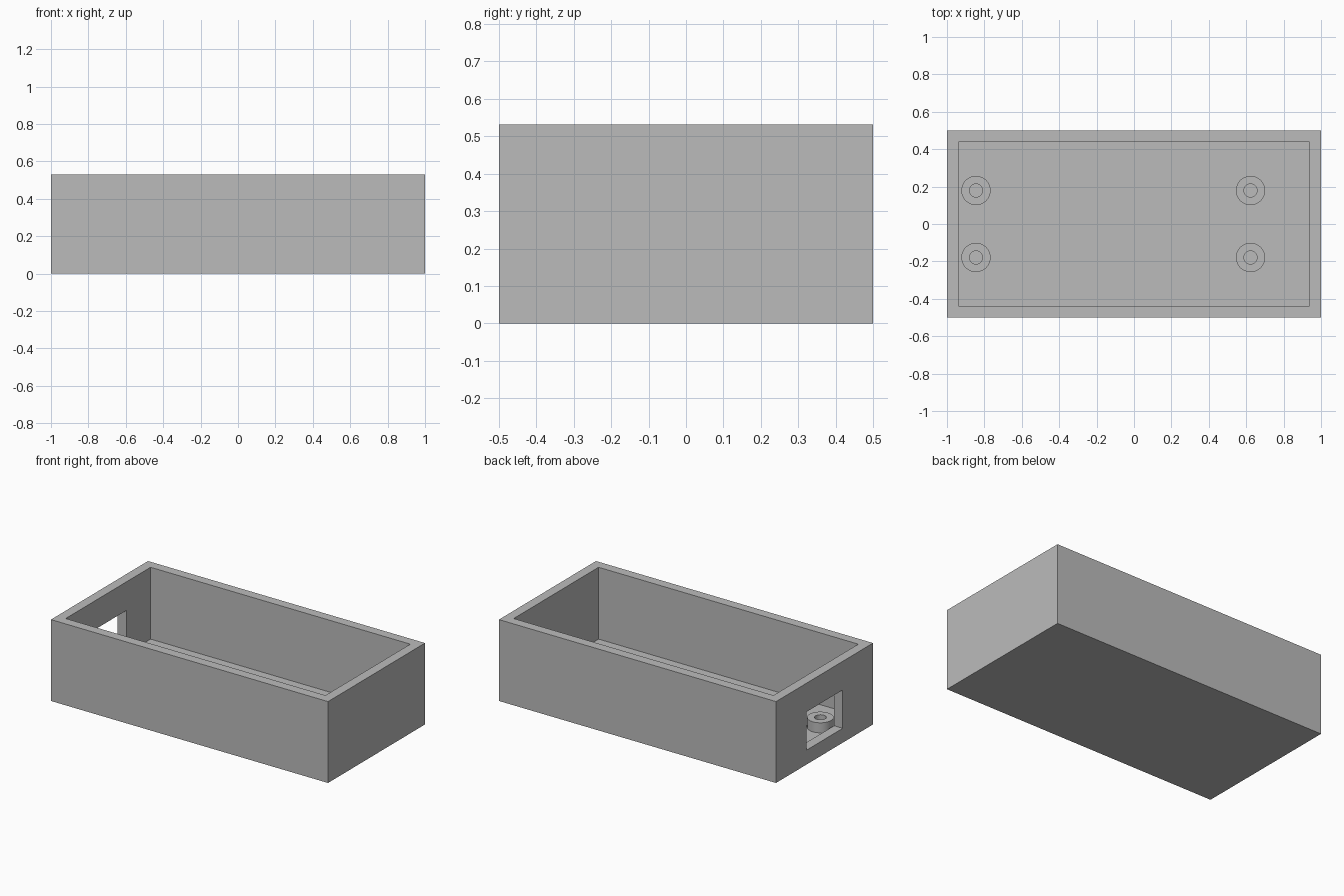
import bpy, bmesh
from mathutils import Matrix, Vector

cube = bpy.data.objects.get("Cube")
if cube:
    bpy.data.objects.remove(cube, do_unlink=True)

LENGTH, WIDTH, HEIGHT = 2.0, 1.0, 0.531
WALL = 0.0625          # wall and floor thickness

grey = bpy.data.materials.new("plain grey")
grey.use_nodes = True
colour = (0.5, 0.5, 0.5, 1)
grey.diffuse_color = colour
grey.node_tree.nodes["Principled BSDF"].inputs["Base Color"].default_value = colour


def add_object(name, bm):
    mesh = bpy.data.meshes.new(name)
    bm.to_mesh(mesh)
    bm.free()
    mesh.materials.append(grey)
    obj = bpy.data.objects.new(name, mesh)
    bpy.context.collection.objects.link(obj)
    return obj


def add_box(name, low, high):
    low, high = Vector(low), Vector(high)
    bm = bmesh.new()
    place = Matrix.Translation((low + high) / 2) @ Matrix.Diagonal((*(high - low), 1))
    bmesh.ops.create_cube(bm, size=1, matrix=place)
    return add_object(name, bm)


def cut(target, cutter):
    mod = target.modifiers.new("cut", 'BOOLEAN')
    mod.operation = 'DIFFERENCE'
    mod.solver = 'EXACT'
    mod.object = cutter
    cutter.hide_render = True
    bpy.context.view_layer.objects.active = target
    bpy.ops.object.modifier_apply(modifier=mod.name)
    bpy.data.objects.remove(cutter, do_unlink=True)


# Open tray with a solid floor
x, y = LENGTH / 2, WIDTH / 2
tray = add_box("tray", (-x, -y, 0), (x, y, HEIGHT))
cut(tray, add_box("cavity_cutter", (WALL - x, WALL - y, WALL), (x - WALL, y - WALL, HEIGHT + 0.1)))

# Rectangular port through the right end wall
cut(tray, add_box("port_cutter", (-x - 0.1, -0.1875, 0.094), (-x + WALL + 0.02, 0.1875, 0.344)))


def add_standoff(name, px, py):
    """Hollow round post, spun from its cross-section."""
    outer, inner, base, top, steps = 0.078, 0.035, WALL, 0.128, 64
    bm = bmesh.new()
    profile = [(outer, base), (outer, top), (inner, top), (inner, base)]
    verts = [bm.verts.new((r, 0, z)) for r, z in profile]
    edges = [bm.edges.new(pair) for pair in zip(verts, verts[1:])]
    bmesh.ops.spin(bm, geom=verts + edges, cent=(0, 0, 0), axis=(0, 0, 1),
                   angle=6.283185, steps=steps, use_merge=True)
    bmesh.ops.remove_doubles(bm, verts=bm.verts, dist=0.0005)
    bmesh.ops.recalc_face_normals(bm, faces=bm.faces)
    # The outer wall must face away from the axis
    side = max(bm.faces, key=lambda f: f.calc_center_median().xy.length)
    if side.normal.xy.dot(side.calc_center_median().xy) < 0:
        bmesh.ops.reverse_faces(bm, faces=bm.faces)
    obj = add_object(name, bm)
    obj.location = (px, py, 0)
    bpy.ops.object.select_all(action='DESELECT')
    obj.select_set(True)
    bpy.context.view_layer.objects.active = obj
    bpy.ops.object.shade_smooth_by_angle()


# Four board standoffs on the floor
for end, px in (("right", -0.845), ("left", 0.623)):
    for side, py in (("front", -0.179), ("back", 0.179)):
        add_standoff(f"standoff_{side}_{end}", px, py)
